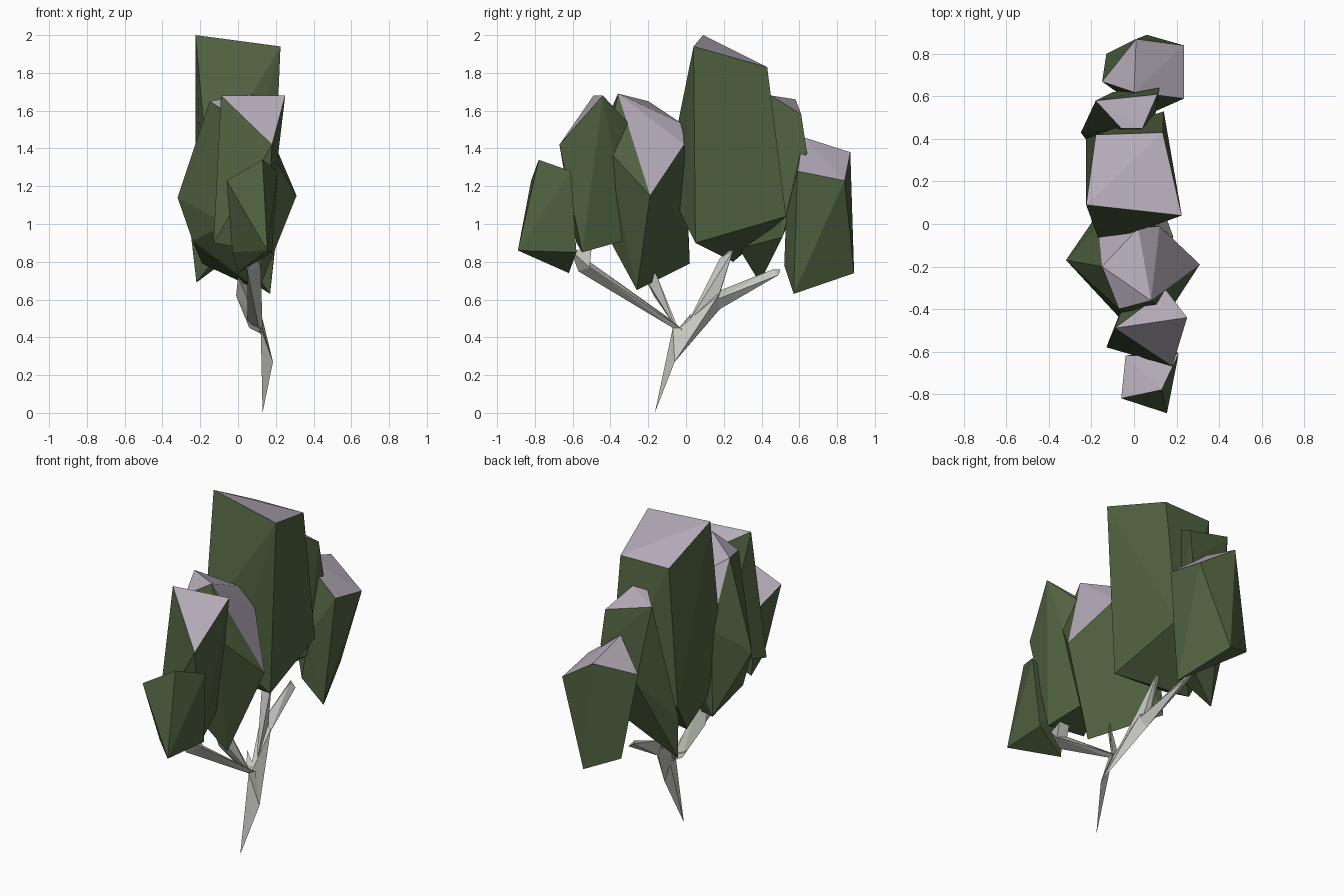
import bpy
import bmesh


def material(name, rgb):
    m = bpy.data.materials.new(name)
    m.diffuse_color = (*rgb, 1)
    return m


GREEN = material("leaf green", (0.082, 0.123, 0.052))
LILAC = material("blossom lilac", (0.46, 0.41, 0.48))
BARK = material("pale bark", (0.56, 0.57, 0.52))


def faceted(name, points, mats, up=0.42):
    """Convex faceted solid; faces that look up take the last material."""
    bm = bmesh.new()
    for p in points:
        bm.verts.new(p)
    out = bmesh.ops.convex_hull(bm, input=bm.verts[:])
    inside = {v for v in out["geom_interior"] if isinstance(v, bmesh.types.BMVert)}
    bmesh.ops.delete(bm, geom=list(inside), context='VERTS')
    bmesh.ops.recalc_face_normals(bm, faces=bm.faces)
    for f in bm.faces:
        f.normal_update()
        f.material_index = len(mats) - 1 if f.normal.z > up else 0
    me = bpy.data.meshes.new(name)
    for m in mats:
        me.materials.append(m)
    bm.to_mesh(me)
    bm.free()
    bpy.context.collection.objects.link(bpy.data.objects.new(name, me))


def clump(name, points, up=0.42):
    faceted(name, points, [GREEN, LILAC], up)


def limb(name, points):
    faceted(name, points, [BARK])


# Leaf clumps, from the tallest outwards
clump("tall_clump", [
    (-.225, .09, 2.0), (.225, .04, 1.94), (.135, .43, 1.83), (-.18, .42, 1.83),
    (-.16, -.09, 1.3), (0, -.04, 1.08), (.18, .05, .9), (.14, .53, 1.04),
    (-.225, .40, 1.0), (-.18, .05, .92), (-.18, .25, .80)])
clump("wide_clump", [
    (-.15, -.2, 1.65), (.02, -.02, 1.53), (.12, -.01, 1.42), (-.07, -.40, 1.6),
    (.08, -.36, 1.69), (.16, -.42, 1.4), (.31, -.19, 1.15), (-.32, -.17, 1.14),
    (.11, -.26, .65), (-.19, .02, .79), (-.17, 0, 1.3), (-.24, -.2, .91),
    (-.06, -.45, 1.0)], up=0.33)
clump("front_clump", [
    (-.09, -.49, 1.68), (.25, -.44, 1.68), (.15, -.31, 1.54), (.18, -.67, 1.42),
    (-.13, -.58, .9), (.15, -.55, .85), (.08, -.30, .92), (-.02, -.3, .95)])
clump("low_front_clump", [
    (-.06, -.82, 1.23), (.13, -.78, 1.34), (.21, -.61, 1.28), (-.04, -.62, 1.15),
    (.155, -.89, .86), (0, -.62, .74), (.18, -.58, .85), (-.03, -.7, .85)])
clump("back_clump", [
    (-.06, .45, 1.68), (.04, .45, 1.68), (-.18, .58, 1.66), (.11, .61, 1.58),
    (.12, .64, 1.38), (-.25, .43, .95), (-.22, .39, .69), (.1, .51, .93),
    (-.1, .62, 1.2), (-.08, .28, .87)])
clump("low_back_clump", [
    (.01, .87, 1.38), (0, .62, 1.46), (.235, .59, 1.28), (.235, .84, 1.23),
    (-.15, .67, 1.28), (-.13, .8, .82), (.06, .89, .74), (.17, .57, .63),
    (.1, .53, 1.05), (.06, .52, .78)])

# Trunk and forking limbs
limb("trunk", [(.13, -.165, 0), (.185, -.06, .27), (.12, -.07, .45),
               (.13, -.02, .45), (.13, -.06, .36)])
limb("back_limb", [(.185, -.06, .27), (.12, -.02, .45), (.12, -.07, .42),
                   (.06, .18, .55), (.03, .17, .66), (.10, .17, .62)])
limb("back_branch", [(.06, .18, .55), (.10, .16, .60), (.04, .16, .64),
                     (.04, .49, .73), (0, .50, .76), (.02, .46, .76)])
limb("back_twig", [(.12, 0, .46), (.04, .17, .60), (.08, .17, .61),
                   (.03, .18, .82), (.05, .25, .86), (.01, .23, .86)])
limb("front_limb", [(.13, -.03, .45), (.11, -.07, .45), (.05, -.06, .48),
                    (.12, -.51, .77), (.05, -.57, .75), (.05, -.51, .80)])
limb("front_twig", [(.12, -.51, .77), (.05, -.57, .75), (.05, -.51, .79),
                    (.08, -.61, .86), (.04, -.50, .87), (.11, -.50, .87)])
limb("middle_limb", [(.06, -.05, .45), (.12, -.03, .42), (.11, -.06, .46),
                     (0, -.22, .72), (.04, -.16, .74), (-.01, -.17, .62)])
limb("stub_twig", [(.10, -.03, .43), (.07, -.02, .47), (.11, -.01, .47),
                   (.04, .03, .53)])
